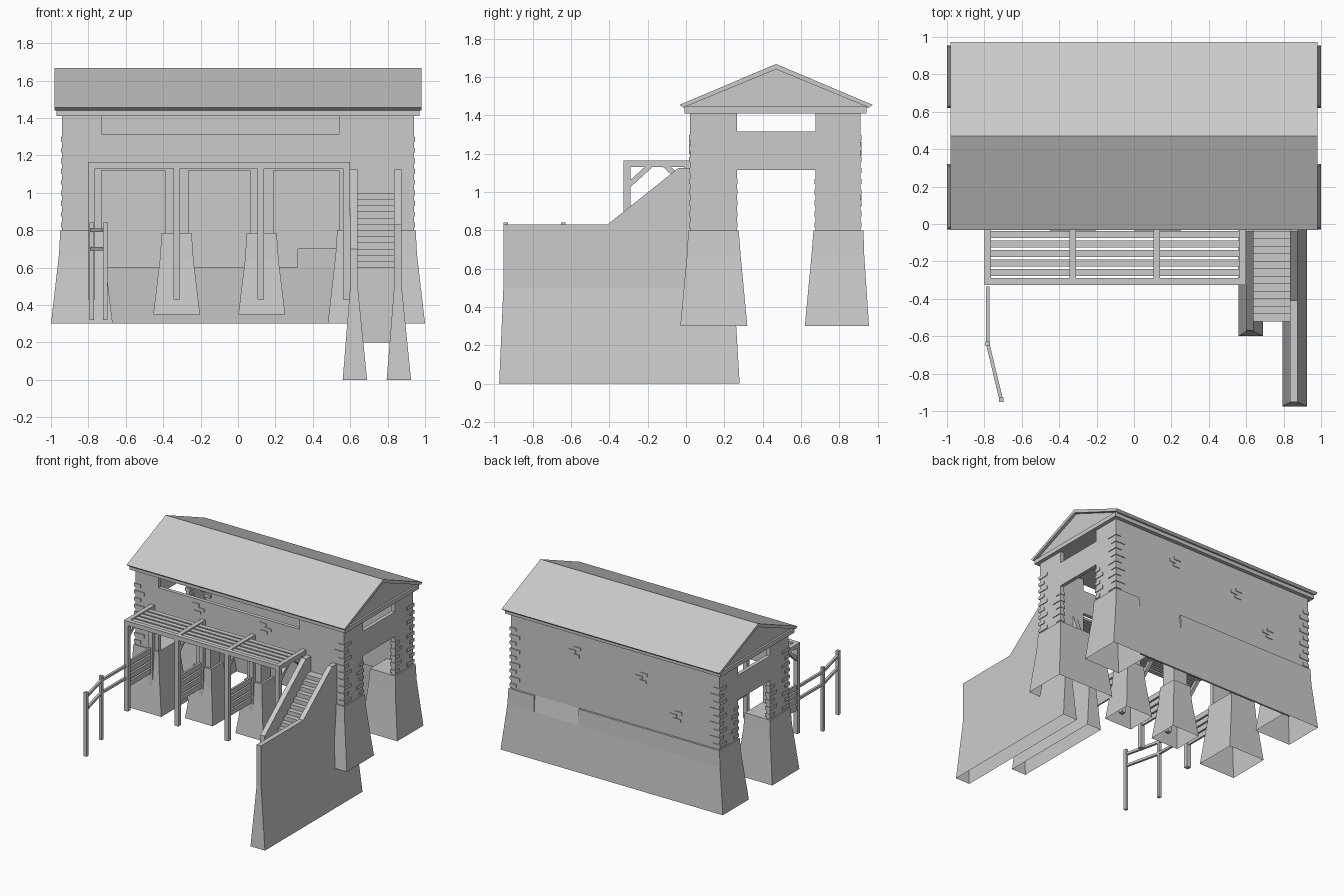
import bpy, bmesh
from mathutils import Vector

if "Cube" in bpy.data.objects:
    bpy.data.objects.remove(bpy.data.objects["Cube"])


def mesh_object(name, bm):
    bmesh.ops.recalc_face_normals(bm, faces=bm.faces)
    me = bpy.data.meshes.new(name)
    bm.to_mesh(me)
    bm.free()
    ob = bpy.data.objects.new(name, me)
    bpy.context.collection.objects.link(ob)
    return ob


def loft(name, levels, bottom=False, top=True):
    """Stack of rectangles (z, x0, x1, y0, y1), optionally capped."""
    bm = bmesh.new()
    rings = [[bm.verts.new(p) for p in ((x0, y0, z), (x1, y0, z), (x1, y1, z), (x0, y1, z))]
             for z, x0, x1, y0, y1 in levels]
    for a, b in zip(rings, rings[1:]):
        for i in range(4):
            j = (i + 1) % 4
            bm.faces.new((a[i], a[j], b[j], b[i]))
    if bottom:
        bm.faces.new(rings[0])
    if top:
        bm.faces.new(rings[-1])
    return mesh_object(name, bm)


def box(name, x0, x1, y0, y1, z0, z1):
    return loft(name, [(z0, x0, x1, y0, y1), (z1, x0, x1, y0, y1)], bottom=True)


def prism(name, pts, x0, x1):
    """(y, z) profile extruded along x."""
    bm = bmesh.new()
    face = bm.faces.new([bm.verts.new((x0, y, z)) for y, z in pts])
    ext = bmesh.ops.extrude_face_region(bm, geom=[face])
    bmesh.ops.translate(bm, vec=(x1 - x0, 0, 0),
                        verts=[v for v in ext['geom'] if isinstance(v, bmesh.types.BMVert)])
    return mesh_object(name, bm)


def bar(name, p, q, w):
    """Square bar between two points."""
    p, q = Vector(p), Vector(q)
    bm = bmesh.new()
    bmesh.ops.create_cube(bm, size=1)
    bmesh.ops.scale(bm, vec=(w, w, (q - p).length), verts=bm.verts)
    ob = mesh_object(name, bm)
    ob.rotation_mode = 'QUATERNION'
    ob.rotation_quaternion = (q - p).to_track_quat('Z', 'Y')
    ob.location = (p + q) / 2
    return ob


# Roof, gable ends and cornice
prism("roof", [(-.033, 1.455), (.47, 1.668), (.973, 1.455), (.955, 1.44), (.47, 1.64), (-.015, 1.44)], -.98, .98)
prism("gable_fill", [(-.015, 1.44), (.47, 1.642), (.955, 1.44)], -.955, .955)
box("cornice", -.97, .97, -.007, .942, 1.41, 1.445)

# Thin upper walls around the openings
T = .03
box("front_wall_left", -.94, -.73, .022, .022 + T, .8, 1.412)
box("front_wall_right", .54, .94, .022, .022 + T, .8, 1.412)
box("front_lintel", -.73, .54, .022, .022 + T, 1.12, 1.315)
box("back_wall", -.94, .94, .91 - T, .91, .7, 1.412)
for s, n in ((-1, "left"), (1, "right")):
    a, b = sorted((s * .94, s * (.94 - T)))
    box("side_wall_front_" + n, a, b, .022 + T, .265, .8, 1.412)
    box("side_wall_back_" + n, a, b, .675, .91 - T, .8, 1.412)
    box("side_lintel_" + n, a, b, .265, .675, 1.115, 1.315)

# Front columns on tapered feet
for x in (-.328, .127):
    box("front_column", x - .063, x + .063, .025, .15, .78, 1.12)
    loft("column_base", [(.35, x - .125, x + .125, -.035, .215), (.64, x - .09, x + .09, 0, .18),
                         (.785, x - .08, x + .08, .01, .17)])

# Battered bases, open underneath
loft("base_front_left", [(.3, -1, -.67, -.03, .32), (.67, -.957, -.715, .005, .285), (.8, -.95, -.722, .012, .275)])
loft("base_front_right", [(.3, .48, 1, -.03, .32), (.67, .522, .957, .005, .285), (.8, .53, .95, .012, .275)])
for s, n in ((-1, "left"), (1, "right")):
    loft("base_back_" + n, [(.3, *sorted((s, s * .67)), .62, .955),
                            (.67, *sorted((s * .957, s * .715)), .655, .93),
                            (.8, *sorted((s * .95, s * .722)), .665, .926)])
prism("base_back_high", [(.94, .3), (.955, .3), (.93, .67), (.926, .8), (.885, .8), (.885, .6), (.915, .6)], -.73, .32)
prism("base_back_low", [(.94, .3), (.955, .3), (.93, .67), (.91, .8), (.905, .8), (.915, .6)], .32, .73)

# Corner bricks, alternating lengths
for i in range(9):
    z = .815 + i * .057
    l = .085 if i % 2 else .05
    for sx in (-1, 1):
        xa, xb = sorted((sx * .946, sx * (.94 - l)))
        box("quoin_front", xa, xb, .016, .16 - l, z, z + .026)
        box("quoin_back", xa, xb, .775 + l, .916, z, z + .026)
        if z < 1.08:
            xa, xb = sorted((sx * .946, sx * .9))
            box("jamb_brick_front", xa, xb, .265 - l, .269, z, z + .026)
            box("jamb_brick_back", xa, xb, .671, .675 + l, z, z + .026)

# Loose bricks on the wall faces
for x, z, y in ((.34, 1.25, .91), (-.26, 1.2, .91), (-.57, .97, .91), (-.39, 1.24, .022), (.21, 1.24, .022)):
    for dx, dz in ((0, .03), (.045, 0), (.01, -.03)):
        box("wall_brick", x + dx - .03, x + dx + .03, y - .006, y + .006, z + dz - .012, z + dz + .012)

# Staircase walls and steps
loft("stair_wall_right_foot", [(0, .795, .925, -.975, .28), (.5, .835, .875, -.953, .25)], top=False)
prism("stair_wall_right", [(-.953, .5), (-.953, .83), (-.41, .83), (-.04, 1.125), (.03, 1.125), (.25, .5)], .835, .875)
loft("stair_wall_left_foot", [(0, .56, .69, -.6, .28), (.5, .6, .64, -.575, .25)], top=False)
prism("stair_wall_left", [(-.575, .5), (-.57, .7), (-.04, 1.125), (.03, 1.125), (.25, .5)], .6, .64)
steps = [(.03, .2), (-.52, .2)]
for i in range(13):
    y, z = -.52 + i * .04, .6 + i * .0333
    steps += [(y, z), (min(y + .04, .03), z)]
steps[-1] = (.03, 1.0)
prism("stairs", steps, .635, .84)

# Pergola: beams, slats, posts, braces and side rails
box("pergola_front_beam", -.8, .6, -.325, -.29, 1.13, 1.165)
for i in range(5):
    y = -.26 + i * .051
    box("pergola_slat", -.78, .58, y - .019, y + .019, 1.135, 1.155)
for x in (-.782, -.328, .122, .58):
    a, b = x - .018, x + .018
    box("pergola_cross_beam", a, b, -.325, .03, 1.13, 1.165)
    box("pergola_front_post", a, b, -.325, -.29, .43, 1.14)
    box("pergola_rear_post", a, b, -.01, .025, .43, 1.14)
    bar("brace_front", (x, -.305, 1.03), (x, -.185, 1.14), .028)
    bar("brace_rear", (x, .01, 1.03), (x, -.11, 1.14), .028)
    if x < .5:
        for k in range(4):
            z = .64 + k * .055
            box("side_rail", x - .008, x + .008, -.31, .01, z - .021, z + .021)

# Free-standing fence
feet = [(-.782, -.335), (-.782, -.64), (-.71, -.94)]
for x, y in feet[1:]:
    bar("fence_post", (x, y, .32), (x, y, .84), .024)
for p, q in zip(feet, feet[1:]):
    for z in (.7, .8):
        bar("fence_rail", (*p, z), (*q, z), .019)
